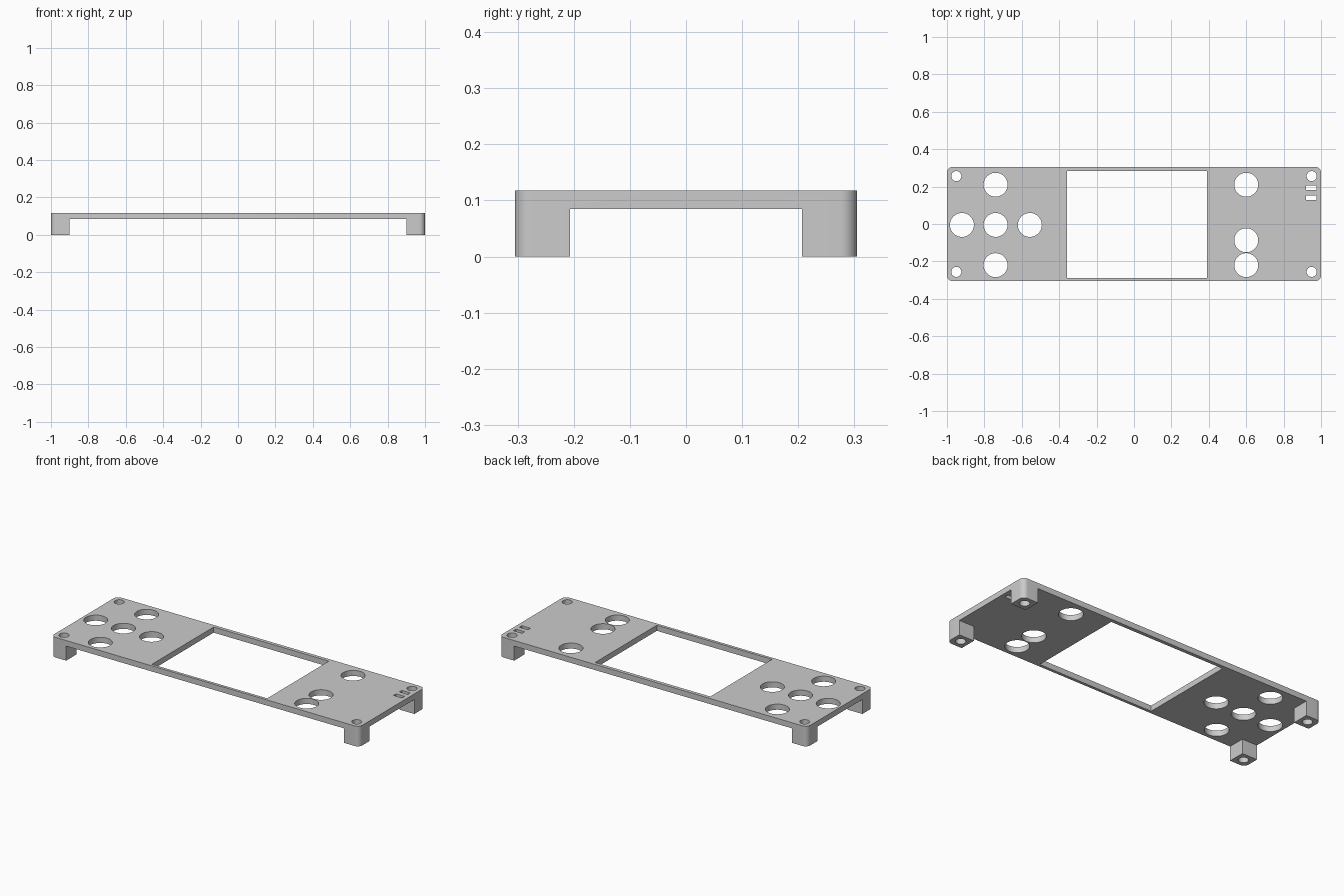
import bpy
import bmesh
from math import cos, sin, pi, radians

if "Cube" in bpy.data.objects:
    bpy.data.objects.remove(bpy.data.objects["Cube"])

W, D, H = 1.0, 0.305, 0.118      # half width, half depth, height
UNDERSIDE = 0.085                # underside of the plate
LEG = 0.098                      # leg side length
CORNER = 0.03                    # rounded corner radius


def circle(x, y, r, n=48):
    return [(x + r * cos(2 * pi * i / n), y + r * sin(2 * pi * i / n)) for i in range(n)]


def rect(x0, x1, y0, y1):
    return [(x0, y0), (x1, y0), (x1, y1), (x0, y1)]


def rounded_rect(w, d, r, steps=8):
    pts = []
    for k, (sx, sy) in enumerate([(1, 1), (-1, 1), (-1, -1), (1, -1)]):
        for i in range(steps + 1):
            a = (k + i / steps) * pi / 2
            pts.append((sx * (w - r) + r * cos(a), sy * (d - r) + r * sin(a)))
    return pts


def prism(name, loops, z0, z1):
    """Extrude an outline with holes into a closed mesh object."""
    curve = bpy.data.curves.new(name, "CURVE")
    curve.dimensions = "2D"
    curve.fill_mode = "BOTH"
    curve.extrude = (z1 - z0) / 2
    for pts in loops:
        spline = curve.splines.new("POLY")
        spline.points.add(len(pts) - 1)
        for p, (x, y) in zip(spline.points, pts):
            p.co = (x, y, 0, 1)
        spline.use_cyclic_u = True
    temp = bpy.data.objects.new(name + " outline", curve)
    bpy.context.collection.objects.link(temp)
    bpy.context.view_layer.update()
    mesh = bpy.data.meshes.new_from_object(temp.evaluated_get(bpy.context.evaluated_depsgraph_get()))
    bpy.data.objects.remove(temp)
    bm = bmesh.new()
    bm.from_mesh(mesh)
    bmesh.ops.remove_doubles(bm, verts=bm.verts, dist=1e-5)
    bmesh.ops.translate(bm, verts=bm.verts, vec=(0, 0, (z0 + z1) / 2))
    bmesh.ops.recalc_face_normals(bm, faces=bm.faces)
    bm.to_mesh(mesh)
    bm.free()
    obj = bpy.data.objects.new(name, mesh)
    bpy.context.collection.objects.link(obj)
    return obj


# Button holes, screw holes, indicator slots and display window
loops = [rounded_rect(W, D, CORNER)]
buttons = [(-0.74, 0.21), (-0.74, -0.005), (-0.74, -0.22), (-0.92, -0.005), (-0.557, -0.005),
           (0.6, 0.21), (0.6, -0.087), (0.6, -0.22)]
loops += [circle(x, y, 0.064) for x, y in buttons]
loops += [circle(sx * 0.95, sy * 0.256, 0.027, 32) for sx in (-1, 1) for sy in (-1, 1)]
loops += [rect(0.92, 0.975, y - 0.012, y + 0.012) for y in (0.194, 0.14)]
loops.append(rect(-0.357, 0.391, -0.288, 0.284))
panel = prism("front_panel", loops, 0, H)

# Cross-shaped cutter leaves the four corner legs standing
a, b = W - LEG, D - LEG
far = 1.2
cross = [(a, far), (-a, far), (-a, b), (-far, b), (-far, -b), (-a, -b),
         (-a, -far), (a, -far), (a, -b), (far, -b), (far, b), (a, b)]
cutter = prism("underside_cutter", [cross], -0.1, UNDERSIDE)
cutter.hide_render = True

cut = panel.modifiers.new("Underside", "BOOLEAN")
cut.operation = "DIFFERENCE"
cut.solver = "EXACT"
cut.object = cutter
bpy.ops.object.select_all(action="DESELECT")
panel.select_set(True)
bpy.context.view_layer.objects.active = panel
bpy.ops.object.modifier_apply(modifier=cut.name)
bpy.data.objects.remove(cutter)

# Grey plastic
grey = bpy.data.materials.new("grey plastic")
grey.use_nodes = True
colour = (0.6, 0.6, 0.6, 1)
grey.diffuse_color = colour
grey.node_tree.nodes["Principled BSDF"].inputs["Base Color"].default_value = colour
panel.data.materials.clear()
panel.data.materials.append(grey)
bpy.ops.object.shade_smooth_by_angle(angle=radians(30))
